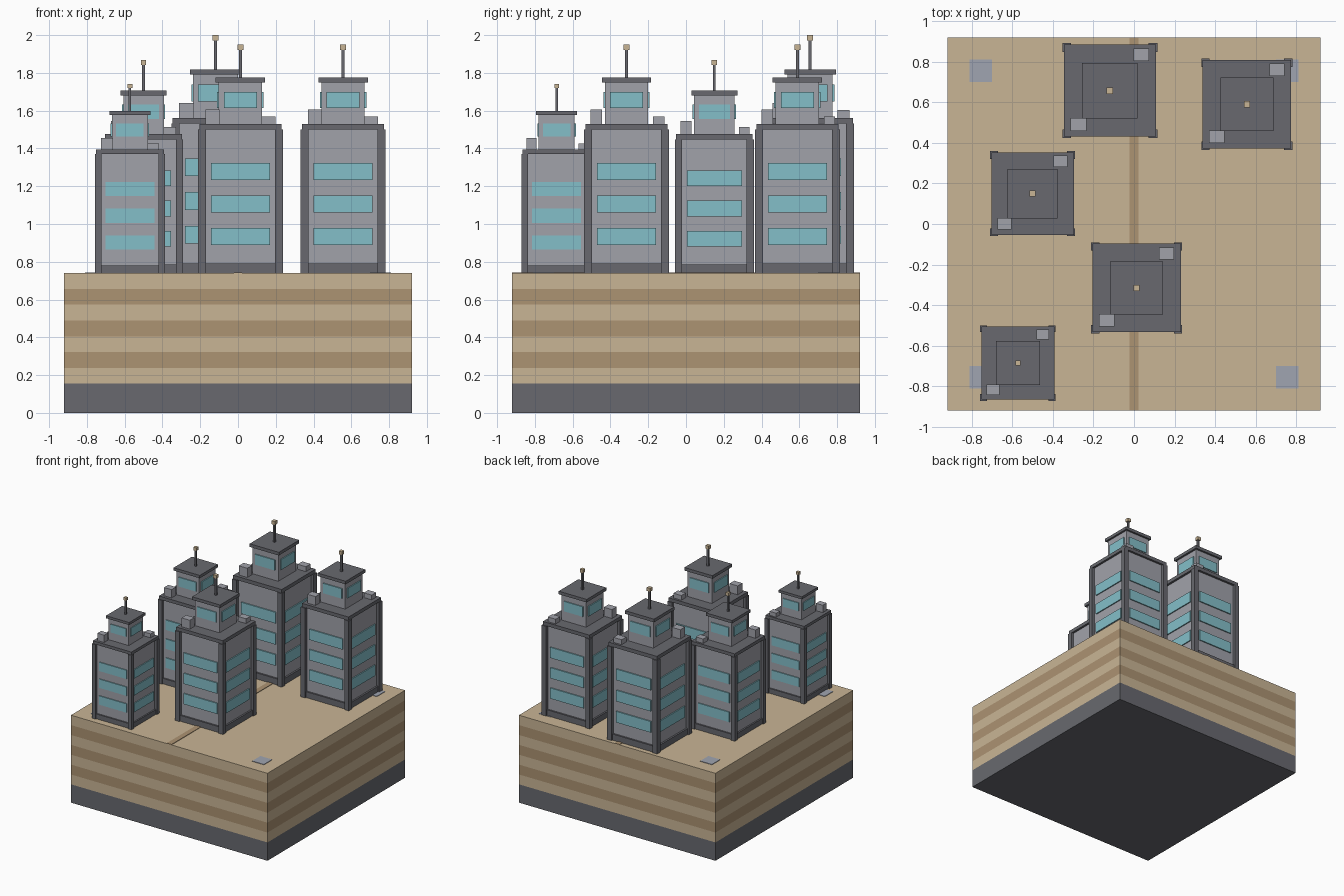
import bpy, bmesh
from mathutils import Matrix, Vector

cube = bpy.data.objects.get("Cube")
if cube:
    bpy.data.objects.remove(cube, do_unlink=True)


def material(name, *rgb):
    linear = [((c / 255 + 0.055) / 1.055) ** 2.4 for c in rgb] + [1.0]
    mat = bpy.data.materials.new(name)
    mat.use_nodes = True
    mat.diffuse_color = linear
    mat.node_tree.nodes["Principled BSDF"].inputs["Base Color"].default_value = linear
    return mat


charcoal = material("charcoal", 104, 105, 111)
concrete = material("concrete", 161, 162, 170)
glass = material("teal glass", 132, 191, 201)
sand = material("sand", 201, 181, 149)
earth = material("brown earth", 172, 147, 114)
paving = material("blue grey paving", 160, 165, 177)


def box(bm, x, y, z0, z1, wx, wy):
    """Add a box centred on x, y between heights z0 and z1."""
    place = Matrix.Translation((x, y, (z0 + z1) / 2)) @ Matrix.Diagonal((wx, wy, z1 - z0, 1))
    return bmesh.ops.create_cube(bm, size=1, matrix=place)["verts"]


def boxes_mesh(name, mats, boxes):
    bm = bmesh.new()
    for b in boxes:
        box(bm, *b)
    mesh = bpy.data.meshes.new(name)
    bm.to_mesh(mesh)
    bm.free()
    for m in mats:
        mesh.materials.append(m)
    return mesh


def add_object(name, mesh, location=(0, 0, 0), scale=1):
    obj = bpy.data.objects.new(name, mesh)
    obj.location = location
    obj.scale = (scale,) * 3
    bpy.context.collection.objects.link(obj)
    return obj


def window_bands(name, wall, half_width, bands, depth):
    """Glass plates on all four walls at each height band."""
    plates = []
    mid, w = wall + depth / 2, half_width * 2
    for z0, z1 in bands:
        for side in (-1, 1):
            plates.append((0, side * mid, z0, z1, w, depth))
            plates.append((side * mid, 0, z0, z1, depth, w))
    return boxes_mesh(name, [glass], plates)


# Ground block: dark foundation below, alternating strata above
GROUND, FOUNDATION, HALF, LAYERS = 0.74, 0.155, 0.92, 7
step = (GROUND - FOUNDATION) / LAYERS
block = boxes_mesh("ground_block", [charcoal, sand, earth],
                   [(0, 0, 0, GROUND, HALF * 2, HALF * 2)])
bm = bmesh.new()
bm.from_mesh(block)
for i in range(LAYERS):
    bmesh.ops.bisect_plane(bm, geom=bm.verts[:] + bm.edges[:] + bm.faces[:],
                           plane_co=(0, 0, FOUNDATION + i * step), plane_no=(0, 0, 1))
for f in bm.faces:
    z = f.calc_center_median().z
    if z > GROUND - 0.01:
        f.material_index = 1
    elif z > FOUNDATION:
        f.material_index = 1 + int((z - FOUNDATION) / step) % 2
bm.to_mesh(block)
bm.free()
add_object("ground_block", block)

# Path and corner paving
add_object("path", boxes_mesh("path", [earth], [(0, 0, GROUND, GROUND + 0.004, 0.044, HALF * 2)]))
add_object("corner_paving", boxes_mesh("corner_paving", [paving], [
    (x, y, GROUND, GROUND + 0.004, 0.11, 0.11) for x in (-0.755, 0.755) for y in (-0.755, 0.755)]))

# Tower parts, shared by every tower
corners = [(x, y) for x in (-1, 1) for y in (-1, 1)]
parts = [
    boxes_mesh("plinth", [charcoal], [(0, 0, 0, 0.05, 0.428, 0.428)]),
    boxes_mesh("main_walls", [concrete], [(0, 0, 0.05, 0.76, 0.4, 0.4)]),
    boxes_mesh("corner_pillars", [charcoal],
               [(x * 0.204, y * 0.204, 0, 0.76, 0.041, 0.041) for x, y in corners]),
    window_bands("main_windows", 0.2, 0.156,
                 [(0.15 + i * 0.172, 0.24 + i * 0.172) for i in range(3)], 0.009),
    boxes_mesh("main_roof", [charcoal], [(0, 0, 0.76, 0.79, 0.436, 0.436)]),
    boxes_mesh("rooftop_units", [concrete], [(-0.148, -0.16, 0.79, 0.865, 0.076, 0.062),
                                             (0.148, 0.17, 0.79, 0.83, 0.074, 0.06)]),
    boxes_mesh("penthouse", [concrete], [(0, 0, 0.79, 1.01, 0.23, 0.23)]),
    window_bands("penthouse_windows", 0.115, 0.088, [(0.874, 0.958)], 0.008),
    boxes_mesh("penthouse_roof", [charcoal], [(0, 0, 1.01, 1.036, 0.262, 0.262)]),
    boxes_mesh("antenna_mast", [charcoal], [(0, 0, 1.036, 1.184, 0.016, 0.016)]),
    boxes_mesh("antenna_tip", [sand], [(0, 0, 1.182, 1.21, 0.03, 0.03)]),
]

# Towers: position and scale
towers = {
    "back_centre": (-0.119, 0.657, 1.041),
    "back_left": (0.556, 0.59, 1.0),
    "middle_right": (-0.5, 0.15, 0.932),
    "front_centre": (0.013, -0.315, 1.0),
    "front_right": (-0.572, -0.685, 0.828),
}
for label, (x, y, scale) in towers.items():
    for mesh in parts:
        add_object(f"{label}_{mesh.name}", mesh, Vector((x, y, GROUND)), scale)
